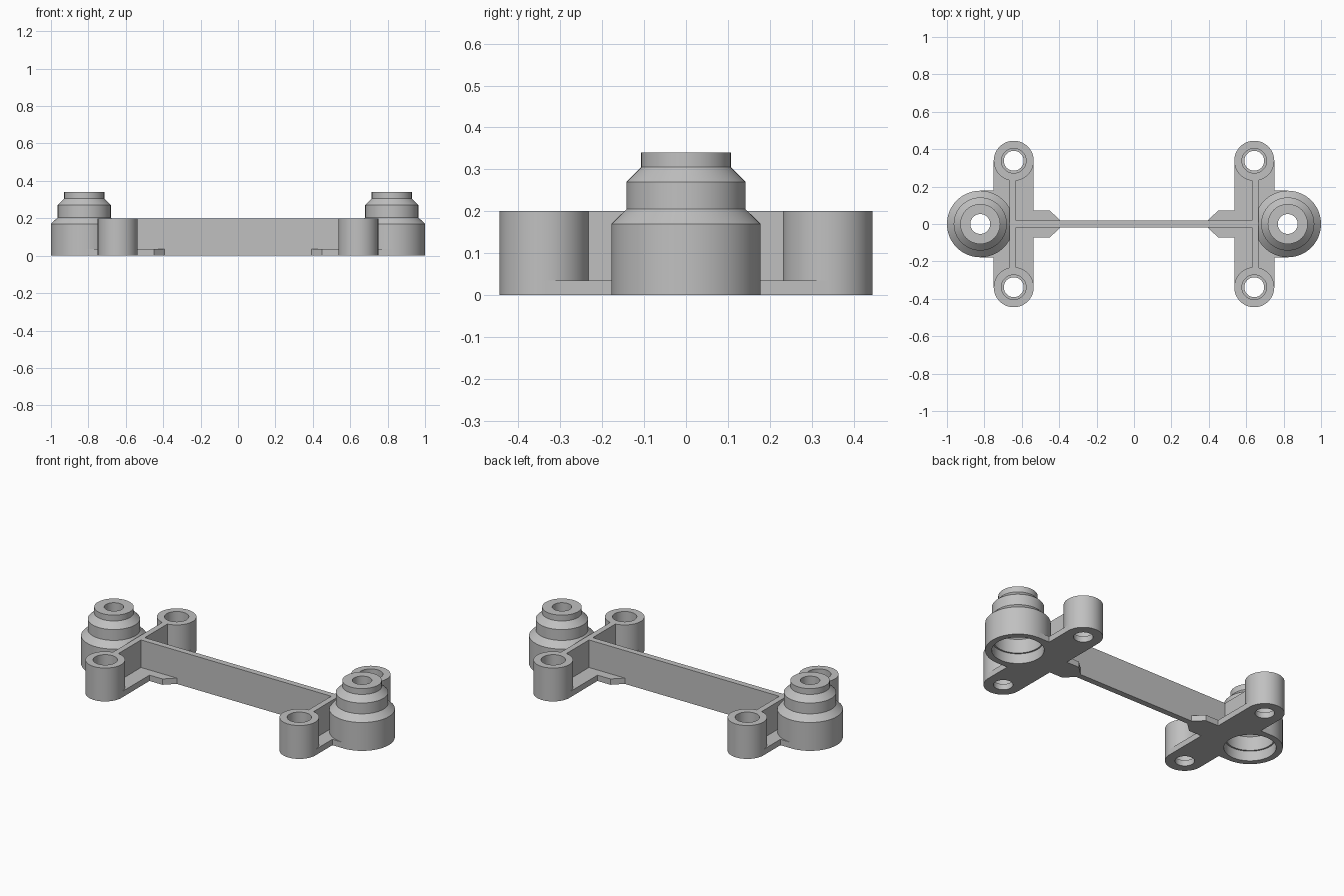
import bpy
import bmesh
import math

if "Cube" in bpy.data.objects:
    bpy.data.objects.remove(bpy.data.objects["Cube"], do_unlink=True)

grey = bpy.data.materials.new("light_grey")
grey.use_nodes = True
colour = (0.53, 0.53, 0.53, 1)
grey.diffuse_color = colour
grey.node_tree.nodes["Principled BSDF"].inputs["Base Color"].default_value = colour

BOSS_X, BOSS_Y, BOSS_R = 0.643, 0.338, 0.107
POST_X, POST_R = 0.822, 0.178
HEIGHT, FLOOR, WALL = 0.2, 0.035, 0.018


def finish(name, bm):
    bmesh.ops.recalc_face_normals(bm, faces=bm.faces)
    mesh = bpy.data.meshes.new(name)
    bm.to_mesh(mesh)
    bm.free()
    mesh.materials.append(grey)
    obj = bpy.data.objects.new(name, mesh)
    bpy.context.collection.objects.link(obj)
    return obj


def lathe(name, profile, x, y, steps=64):
    """Spin a closed (radius, z) section around a vertical axis."""
    bm = bmesh.new()
    verts = [bm.verts.new((r, 0, z)) for r, z in profile]
    edges = [bm.edges.new((a, b)) for a, b in zip(verts, verts[1:] + verts[:1])]
    bmesh.ops.spin(bm, geom=verts + edges, cent=(0, 0, 0), axis=(0, 0, 1),
                   angle=math.tau, steps=steps)
    bmesh.ops.remove_doubles(bm, verts=bm.verts, dist=1e-5)
    bmesh.ops.translate(bm, vec=(x, y, 0), verts=bm.verts)
    obj = finish(name, bm)
    bpy.ops.object.select_all(action="DESELECT")
    obj.select_set(True)
    bpy.context.view_layer.objects.active = obj
    bpy.ops.object.shade_smooth_by_angle(angle=math.radians(25))
    return obj


def prism(name, outline, z0, z1):
    """Extrude a flat outline upward."""
    bm = bmesh.new()
    face = bm.faces.new([bm.verts.new((x, y, z0)) for x, y in outline])
    top = bmesh.ops.extrude_face_region(bm, geom=[face])["geom"]
    moved = [v for v in top if isinstance(v, bmesh.types.BMVert)]
    bmesh.ops.translate(bm, vec=(0, 0, z1 - z0), verts=moved)
    return finish(name, bm)


def box(name, x0, x1, y, z0, z1):
    return prism(name, [(x0, -y), (x1, -y), (x1, y), (x0, y)], z0, z1)


def cut_round(target, x, y, radius):
    bm = bmesh.new()
    bmesh.ops.create_cone(bm, cap_ends=True, segments=64, radius1=radius,
                          radius2=radius, depth=1)
    bmesh.ops.translate(bm, vec=(x, y, 0), verts=bm.verts)
    cutter = finish("round_cutter", bm)
    cutter.hide_render = True
    cutter.hide_set(True)
    mod = target.modifiers.new("round_cut", "BOOLEAN")
    mod.operation = "DIFFERENCE"
    mod.solver = "EXACT"
    mod.object = cutter


# Sections of the screw boss and of the hollow stepped post
boss = [(BOSS_R, 0), (BOSS_R, HEIGHT), (0.066, HEIGHT), (0.066, FLOOR),
        (0.053, FLOOR), (0.053, 0)]
post = [(POST_R, 0), (POST_R, 0.17), (0.142, 0.205), (0.142, 0.27),
        (0.107, 0.305), (0.107, 0.34), (0.053, 0.34), (0.053, 0.27),
        (0.107, 0.235), (0.107, 0.17), (0.133, 0.145), (0.133, 0.06),
        (0.142, 0.06), (0.142, 0)]

# Half outline of the foot plate with its pointed tongue
half = [(0.39, 0.015), (0.45, 0.072), (BOSS_X - BOSS_R, 0.072),
        (BOSS_X - BOSS_R, BOSS_Y), (BOSS_X + BOSS_R, BOSS_Y),
        (BOSS_X + BOSS_R, POST_R), (POST_X, POST_R)]

for side, s in (("left", 1), ("right", -1)):
    outline = half + [(x, -y) for x, y in reversed(half)]
    plate = prism(side + "_foot_plate", [(s * x, y) for x, y in outline], 0, FLOOR)
    cut_round(plate, s * POST_X, 0, POST_R - 0.002)
    lathe(side + "_stepped_post", post, s * POST_X, 0)
    for end, e in (("front", -1), ("back", 1)):
        cut_round(plate, s * BOSS_X, e * BOSS_Y, BOSS_R - 0.002)
        lathe(f"{side}_{end}_screw_boss", boss, s * BOSS_X, e * BOSS_Y)
    # Upright rib between the two bosses
    xs = sorted((s * 0.63, s * 0.665))
    box(side + "_cross_rib", xs[0], xs[1], 0.24, 0.02, HEIGHT)

# Long upright web joining both ends
box("long_web", -0.635, 0.635, WALL, 0, HEIGHT)
